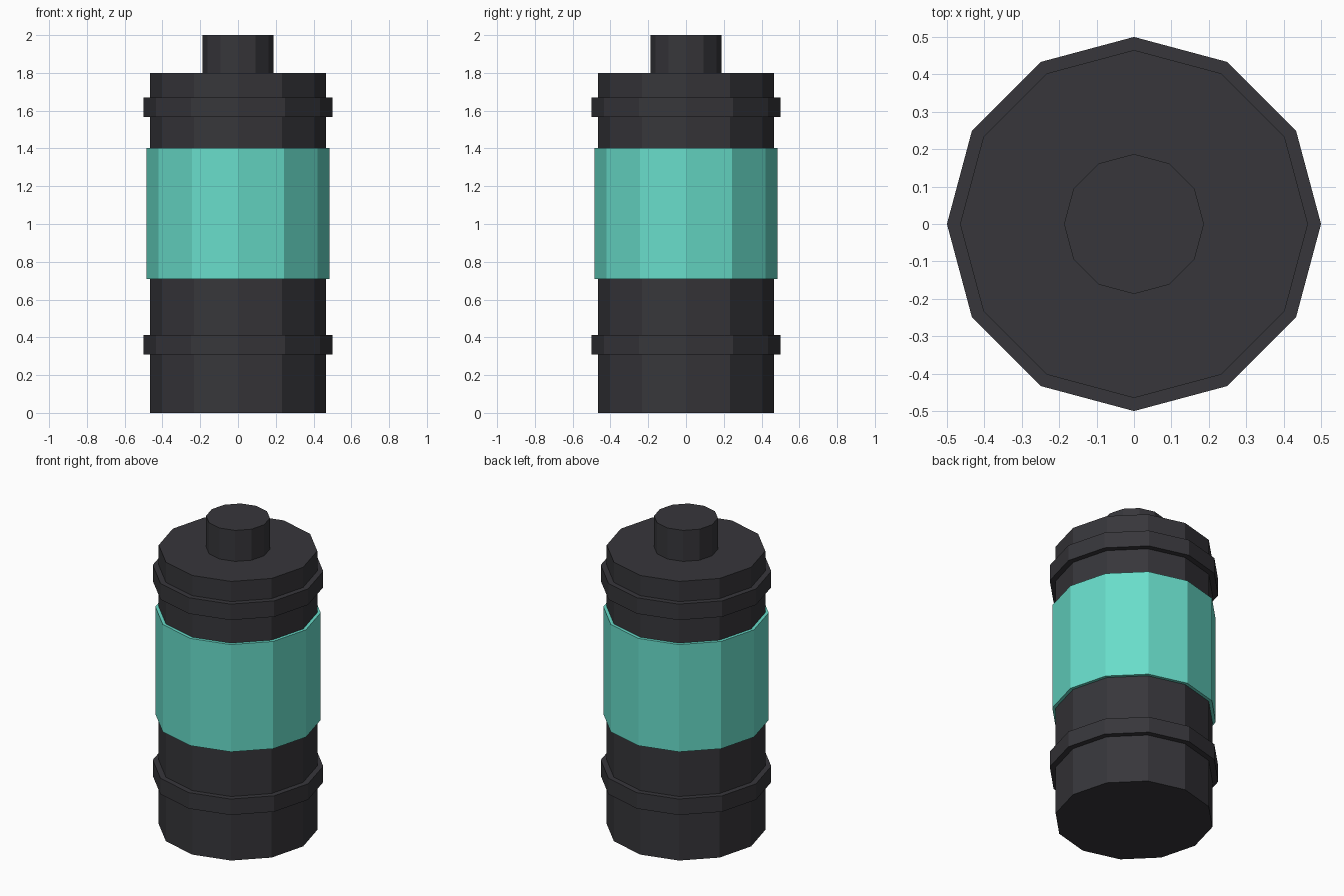
import bpy

cube = bpy.data.objects.get("Cube")
if cube:
    bpy.data.objects.remove(cube, do_unlink=True)


def material(name, rgb):
    mat = bpy.data.materials.new(name)
    mat.use_nodes = True
    mat.diffuse_color = (*rgb, 1)
    mat.node_tree.nodes["Principled BSDF"].inputs["Base Color"].default_value = (*rgb, 1)
    return mat


charcoal = material("charcoal", (0.038, 0.037, 0.043))
teal = material("teal", (0.138, 0.72, 0.59))


def drum(name, radius, bottom, top, mat):
    """Twelve-sided flat-shaded cylinder between two heights."""
    bpy.ops.mesh.primitive_cylinder_add(
        vertices=12, radius=radius, depth=top - bottom,
        location=(0, 0, (bottom + top) / 2))
    obj = bpy.context.object
    obj.name = name
    obj.data.materials.append(mat)
    return obj


# Main canister and top knob
drum("body", 0.465, 0, 1.8, charcoal)
drum("top_knob", 0.187, 1.8, 2, charcoal)

# Raised bands
drum("lower_band", 0.5, 0.31, 0.413, charcoal)
drum("upper_band", 0.5, 1.567, 1.67, charcoal)

# Coloured sleeve around the middle
drum("sleeve", 0.485, 0.71, 1.402, teal)
